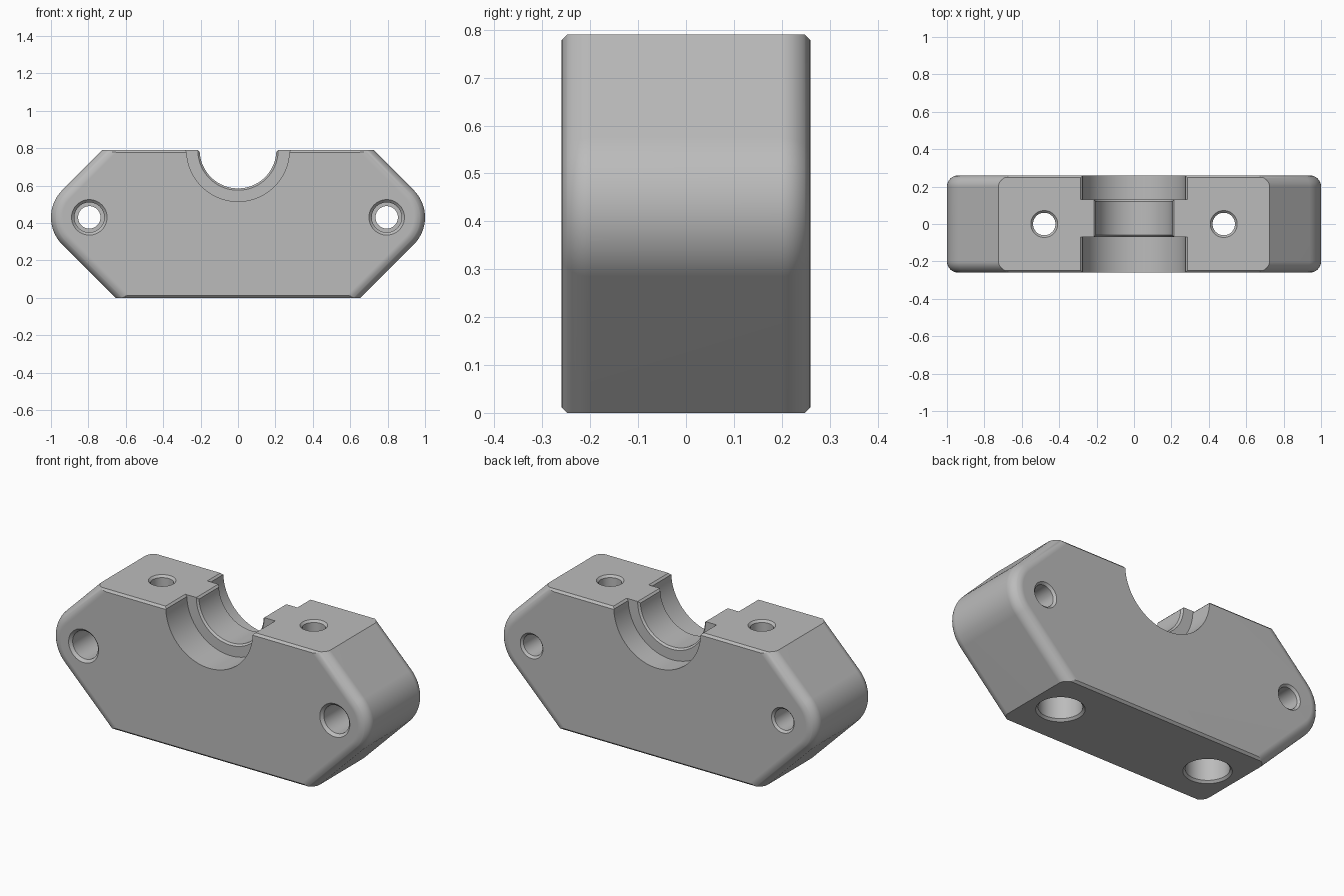
import bpy, bmesh
from math import sin, cos, pi, sqrt, radians
from mathutils import Matrix

cube = bpy.data.objects.get("Cube")
if cube:
    bpy.data.objects.remove(cube)

HALF, TOP = 0.26, 0.79           # half thickness, height
EAR_X, EAR_Z, EAR_R = 0.795, 0.43, 0.205
FILLET, CHAMFER = 0.06, 0.012

grey = bpy.data.materials.new("plain grey")
grey.use_nodes = True
grey.diffuse_color = (0.5, 0.5, 0.5, 1)
grey.node_tree.nodes["Principled BSDF"].inputs["Base Color"].default_value = (0.5, 0.5, 0.5, 1)


def loft(name, rings):
    """Skin a stack of equal-length point rings and cap both ends."""
    bm = bmesh.new()
    loops = [[bm.verts.new(p) for p in ring] for ring in rings]
    n = len(loops[0])
    for a, b in zip(loops, loops[1:]):
        for i in range(n):
            j = (i + 1) % n
            bm.faces.new((a[i], a[j], b[j], b[i]))
    bm.faces.new(loops[0])
    bm.faces.new(loops[-1])
    bmesh.ops.recalc_face_normals(bm, faces=bm.faces)
    mesh = bpy.data.meshes.new(name)
    bm.to_mesh(mesh)
    bm.free()
    obj = bpy.data.objects.new(name, mesh)
    bpy.context.collection.objects.link(obj)
    return obj


def outline(y):
    """Block outline at depth y: sides shrink by the fillet, top and bottom by the chamfer."""
    t = max(0, abs(y) - (HALF - FILLET))
    r = EAR_R - FILLET + sqrt(max(0, FILLET ** 2 - t ** 2))
    cut = max(0, CHAMFER - (HALF - abs(y)))
    hi, lo = TOP - cut, cut
    side = [(EAR_X - EAR_Z + r * sqrt(2) + lo, lo)]
    for i in range(17):
        a = radians(-45 + 90 * i / 16)
        side.append((EAR_X + r * cos(a), EAR_Z + r * sin(a)))
    side.append((EAR_X + EAR_Z + r * sqrt(2) - hi, hi))
    return [(x, y, z) for x, z in side] + [(-x, y, z) for x, z in reversed(side)]


# Main block
depths = [HALF - FILLET + FILLET * sin(pi / 2 * i / 8) for i in range(9)] + [HALF - CHAMFER]
depths = sorted(depths + [-d for d in depths])
block = loft("clamp_half", [outline(y) for y in depths])
block.data.materials.append(grey)

cutters = []


def turned(name, steps, place, n=48):
    """Cutter turned from (distance, radius) steps along its own z axis."""
    obj = loft(name, [[(r * cos(2 * pi * i / n), r * sin(2 * pi * i / n), t)
                       for i in range(n)] for t, r in steps])
    obj.data.transform(place)
    cutters.append(obj)


ALONG_Y = Matrix.Rotation(-pi / 2, 4, 'X')

# Half-round saddle with an off-centre raised rib
WIDE, RIB, E = 0.275, 0.205, 0.01
turned("saddle_cutter",
       [(-0.4, WIDE), (-0.07, WIDE), (-0.07, RIB + E), (-0.07 + E, RIB),
        (0.13 - E, RIB), (0.13, RIB + E), (0.13, WIDE), (0.4, WIDE)],
       Matrix.Translation((0, 0, TOP)) @ ALONG_Y, 96)

# Small chamfer along the saddle's top edges
for r, y0, y1 in ((WIDE, -0.4, -0.07), (RIB, -0.2, 0.2), (WIDE, 0.13, 0.4)):
    wedge = [(-r + E, TOP - 2 * E), (r - E, TOP - 2 * E),
             (r + 2 * E, TOP + E), (-r - 2 * E, TOP + E)]
    cutters.append(loft("edge_cutter", [[(x, y, z) for x, z in wedge] for y in (y0, y1)]))

for s in (-1, 1):
    # Counterbored cross holes through the ears
    turned("ear_hole_cutter",
           [(-0.3, 0.095), (-HALF, 0.095), (-HALF + 0.015, 0.08), (-0.06, 0.08), (-0.06, 0.06),
            (HALF - 0.012, 0.06), (HALF, 0.072), (0.3, 0.072)],
           Matrix.Translation((s * EAR_X, 0, EAR_Z)) @ ALONG_Y)
    # Upright bolt holes, counterbored from below
    turned("bolt_hole_cutter",
           [(-0.1, 0.124), (0, 0.124), (0.012, 0.112), (0.25, 0.112), (0.25, 0.06),
            (TOP - 0.012, 0.06), (TOP, 0.072), (TOP + 0.1, 0.072)],
           Matrix.Translation((s * 0.48, 0, 0)))

# Cut every recess, then bake the result
for c in cutters:
    c.hide_render = True
    m = block.modifiers.new(c.name, 'BOOLEAN')
    m.operation, m.solver, m.object = 'DIFFERENCE', 'EXACT', c
bpy.context.view_layer.update()
cut = bpy.data.meshes.new_from_object(block.evaluated_get(bpy.context.evaluated_depsgraph_get()))
block.modifiers.clear()
block.data = cut
cut.materials.clear()
cut.materials.append(grey)
for p in cut.polygons:
    p.material_index = 0
for c in cutters:
    bpy.data.objects.remove(c)

# Smooth fillets, crisp edges
for o in bpy.context.selected_objects:
    o.select_set(False)
bpy.context.view_layer.objects.active = block
block.select_set(True)
bpy.ops.object.shade_smooth_by_angle(angle=radians(30))
weighted = block.modifiers.new("even_shading", 'WEIGHTED_NORMAL')
weighted.keep_sharp = True
